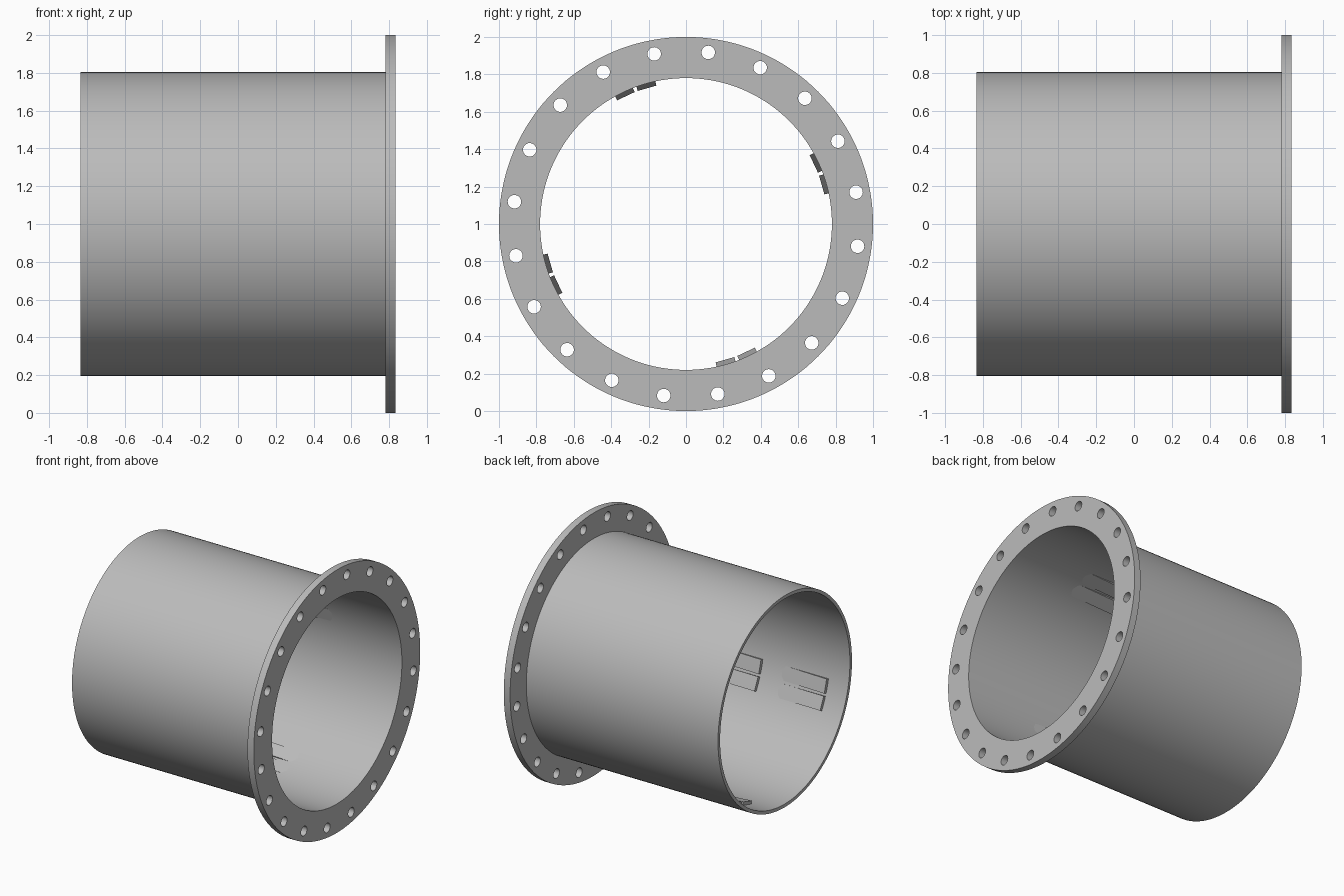
import bpy
import bmesh
from math import cos, sin, pi, radians
from mathutils import Matrix

cube = bpy.data.objects.get("Cube")
if cube:
    bpy.data.objects.remove(cube, do_unlink=True)

# Main sizes
END = 0.833
FLANGE_BACK = 0.78
INNER, OUTER, RIM = 0.78, 0.805, 1.0
AXIS_Z = 1.0
TURN = radians(10.6)

grey = bpy.data.materials.new("plain grey")
grey.use_nodes = True
colour = (0.5, 0.5, 0.5, 1)
grey.diffuse_color = colour
grey.node_tree.nodes["Principled BSDF"].inputs["Base Color"].default_value = colour


def finish(bm, name):
    bmesh.ops.recalc_face_normals(bm, faces=bm.faces)
    mesh = bpy.data.meshes.new(name)
    bm.to_mesh(mesh)
    bm.free()
    mesh.materials.append(grey)
    obj = bpy.data.objects.new(name, mesh)
    obj.location.z = AXIS_Z
    bpy.context.collection.objects.link(obj)
    return obj


def select(obj):
    bpy.ops.object.select_all(action="DESELECT")
    obj.select_set(True)
    bpy.context.view_layer.objects.active = obj


def smooth(obj):
    select(obj)
    bpy.ops.object.shade_smooth_by_angle(angle=radians(30))


def ring(name, x0, x1, r0, r1, sides=144):
    """Hollow ring around the x axis with a rectangular section."""
    bm = bmesh.new()
    loops = []
    for x, r in ((x0, r0), (x0, r1), (x1, r1), (x1, r0)):
        loops.append([bm.verts.new((x, r * cos(2 * pi * i / sides), r * sin(2 * pi * i / sides)))
                      for i in range(sides)])
    for a, b in zip(loops, loops[1:] + loops[:1]):
        for i in range(sides):
            j = (i + 1) % sides
            bm.faces.new((a[i], a[j], b[j], b[i]))
    return finish(bm, name)


# Pipe body
pipe = ring("pipe_body", -END, FLANGE_BACK, INNER, OUTER)
smooth(pipe)

# Flange with a circle of bolt holes
flange = ring("flange", FLANGE_BACK, END, INNER, RIM)
bm = bmesh.new()
for i in range(20):
    a = TURN + i * pi / 10
    place = Matrix.Translation((FLANGE_BACK, 0.925 * cos(a), 0.925 * sin(a))) @ Matrix.Rotation(pi / 2, 4, "Y")
    bmesh.ops.create_cone(bm, cap_ends=True, segments=32, radius1=0.036, radius2=0.036,
                          depth=0.3, matrix=place)
cutter = finish(bm, "hole_cutter")
cutter.hide_render = True
cut = flange.modifiers.new("bolt holes", "BOOLEAN")
cut.operation = "DIFFERENCE"
cut.solver = "EXACT"
cut.object = cutter
select(flange)
bpy.ops.object.modifier_apply(modifier=cut.name)
bpy.data.objects.remove(cutter, do_unlink=True)
smooth(flange)


def wedge(bm, x, angle, length=0.4, half=0.052):
    """Flat ramp that starts proud of the inner wall and sinks into it."""
    buried = INNER + 0.012
    section = ((x, 0.755), (x + length, INNER + 0.001), (x + length, buried), (x, buried))
    turn = Matrix.Rotation(angle, 4, "X")
    sides = [[bm.verts.new(turn @ Matrix.Translation((px, r, s)).translation) for px, r in section]
             for s in (-half, half)]
    bm.faces.new(sides[0])
    bm.faces.new(sides[1])
    for i in range(4):
        j = (i + 1) % 4
        bm.faces.new((sides[0][i], sides[0][j], sides[1][j], sides[1][i]))


# Paired inner ramps: four directions, two rows along the pipe
for row, start in (("end", -0.665), ("middle", -0.113)):
    bm = bmesh.new()
    for quarter in range(4):
        for offset in (-4.6, 4.6):
            wedge(bm, start, TURN + radians(10 + offset) + quarter * pi / 2)
    finish(bm, row + "_inner_ramps")
